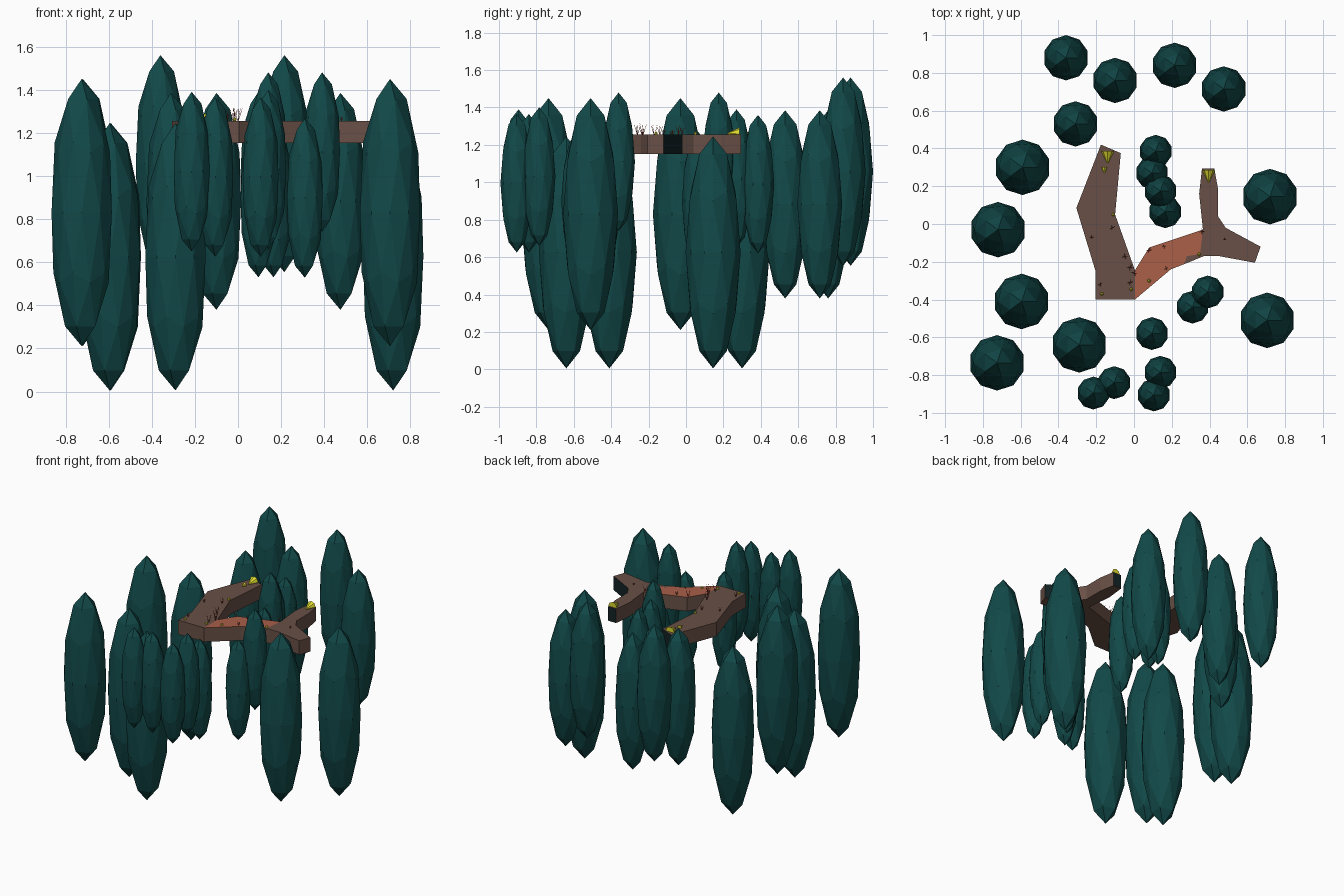
import bpy, bmesh, math, random
from mathutils import Vector, Matrix

if "Cube" in bpy.data.objects:
    bpy.data.objects.remove(bpy.data.objects["Cube"])

random.seed(4)


def material(name, r, g, b):
    m = bpy.data.materials.new(name)
    m.diffuse_color = (r, g, b, 1)
    m.use_nodes = True
    m.node_tree.nodes["Principled BSDF"].inputs["Base Color"].default_value = m.diffuse_color
    return m


TEAL = material("dark teal foliage", 0.006, 0.066, 0.066)
BROWN = material("earth brown", 0.14, 0.08, 0.062)
ORANGE = material("orange clay", 0.40, 0.115, 0.066)
DARK = material("dark slate", 0.006, 0.016, 0.018)
YELLOW = material("yellow crystal", 0.75, 0.72, 0.03)
RED = material("red twig", 0.36, 0.05, 0.03)

TOP, BOTTOM = 1.255, 1.152


def finish(bm, name, mats):
    bmesh.ops.recalc_face_normals(bm, faces=bm.faces)
    me = bpy.data.meshes.new(name)
    bm.to_mesh(me)
    bm.free()
    for m in mats:
        me.materials.append(m)
    ob = bpy.data.objects.new(name, me)
    bpy.context.collection.objects.link(ob)
    return ob


def tree(name, x, y, top, radius, half):
    bm = bmesh.new()
    bmesh.ops.create_icosphere(bm, subdivisions=2, radius=1)
    bmesh.ops.scale(bm, vec=(radius, radius, half), verts=bm.verts)
    bmesh.ops.translate(bm, vec=(x, y, top - half), verts=bm.verts)
    finish(bm, name, [TEAL])


def slab(name, outline, top_mat, dark_ends=False):
    """Flat prism; its top takes its own colour, north facing ends are dark."""
    bm = bmesh.new()
    base = bm.faces.new([bm.verts.new((x, y, BOTTOM)) for x, y in outline])
    up = bmesh.ops.extrude_face_region(bm, geom=[base])
    moved = [v for v in up["geom"] if isinstance(v, bmesh.types.BMVert)]
    bmesh.ops.translate(bm, vec=(0, 0, TOP - BOTTOM), verts=moved)
    if base.is_valid is False:
        bmesh.ops.holes_fill(bm, edges=bm.edges)
    bmesh.ops.recalc_face_normals(bm, faces=bm.faces)
    for f in bm.faces:
        if f.normal.z > 0.5:
            f.material_index = 1
        elif dark_ends and f.normal.y > 0.8:
            f.material_index = 2
    finish(bm, name, [BROWN, top_mat, DARK])


def spike(bm, start, end, r1, r2, sides):
    a, b = Vector(start), Vector(end)
    d = b - a
    mat = Matrix.Translation((a + b) / 2) @ d.to_track_quat('Z', 'Y').to_matrix().to_4x4()
    bmesh.ops.create_cone(bm, cap_ends=True, segments=sides, radius1=r1,
                          radius2=r2, depth=d.length, matrix=mat)


# Trees: x, y, top height
large = [(-.59, .30, 1.245), (-.72, -.03, 1.45), (-.595, -.41, 1.245),
         (-.725, -.735, 1.45), (-.29, -.64, 1.245), (.72, .145, 1.245),
         (.705, -.51, 1.45)]
medium = [(-.36, .88, 1.56), (-.10, .76, 1.385), (.215, .84, 1.56),
          (.475, .715, 1.385), (-.31, .53, 1.385)]
small = [(.115, .385, 1.36), (.095, .27, 1.39), (.14, .175, 1.48),
         (.165, .065, 1.27), (.39, -.36, 1.48), (.31, -.44, 1.268),
         (.095, -.58, 1.27), (.14, -.785, 1.40), (.105, -.905, 1.365),
         (-.105, -.84, 1.365), (-.215, -.895, 1.39)]
for label, group, r, h in (("large", large, .147, .62),
                           ("medium", medium, .12, .503),
                           ("small", small, .087, .37)):
    for i, (x, y, t) in enumerate(group):
        tree(f"{label}_tree_{i + 1}", x, y, t, r, h)

# Raised path: left arm, clay bridge, forked right arm
slab("left_path", [(-.205, -.40), (.005, -.40), (.005, -.245), (-.10, .05),
                   (-.07, .375), (-.175, .42), (-.305, .085), (-.205, -.245)],
     BROWN, True)
slab("clay_bridge", [(.005, -.40), (.195, -.24), (.265, -.213), (.28, -.17),
                     (.35, -.16), (.365, -.03), (.08, -.125), (.005, -.245)],
     ORANGE)
slab("forked_path", [(.265, -.213), (.37, -.17), (.45, -.17), (.64, -.205),
                     (.67, -.12), (.485, -.02), (.445, .04), (.445, .185),
                     (.425, .295), (.36, .295), (.345, .16), (.365, -.03),
                     (.35, -.16), (.28, -.17)], BROWN, True)

# Yellow crystals lying at the path ends, pointing south
for name, x, y, length, r in (("right_crystal", .395, .285, .065, .034),
                              ("left_crystal", -.14, .385, .065, .034),
                              ("left_small_crystal", -.157, .30, .03, .016)):
    bm = bmesh.new()
    spike(bm, (x, y, TOP + .004), (x, y - length, TOP + .006), r, .002, 8)
    finish(bm, name, [YELLOW])

# Small yellow studs on the path
bm = bmesh.new()
for x, y in ((-.11, .05), (-.17, -.37), (.08, -.30), (.345, -.16), (-.015, -.345)):
    bmesh.ops.create_icosphere(bm, subdivisions=1, radius=.01,
                               matrix=Matrix.Translation((x, y, TOP + .006)))
finish(bm, "yellow_studs", [YELLOW])

# Bare red twig shrubs, branching once
bm = bmesh.new()
for x, y, h in ((-.02, -.23, .06), (-.05, -.17, .05), (-.02, -.31, .055),
                (0, -.26, .06), (-.115, -.02, .04), (-.225, -.07, .03),
                (-.18, -.32, .035), (.08, -.14, .05), (.16, -.12, .03),
                (.17, -.235, .03), (.36, -.04, .05), (.48, -.08, .02)):
    root = Vector((x, y, TOP - .002))
    for k in range(4):
        a = k * math.pi / 2 + random.uniform(-.5, .5)
        mid = root + Vector((math.cos(a) * h * .2, math.sin(a) * h * .2, h * .55))
        tip = mid + Vector((math.cos(a + .6) * h * .15, math.sin(a + .6) * h * .15, h * .45))
        spike(bm, root, mid, .0016, .0013, 3)
        spike(bm, mid, tip, .0013, .0006, 3)
finish(bm, "red_twigs", [RED])
